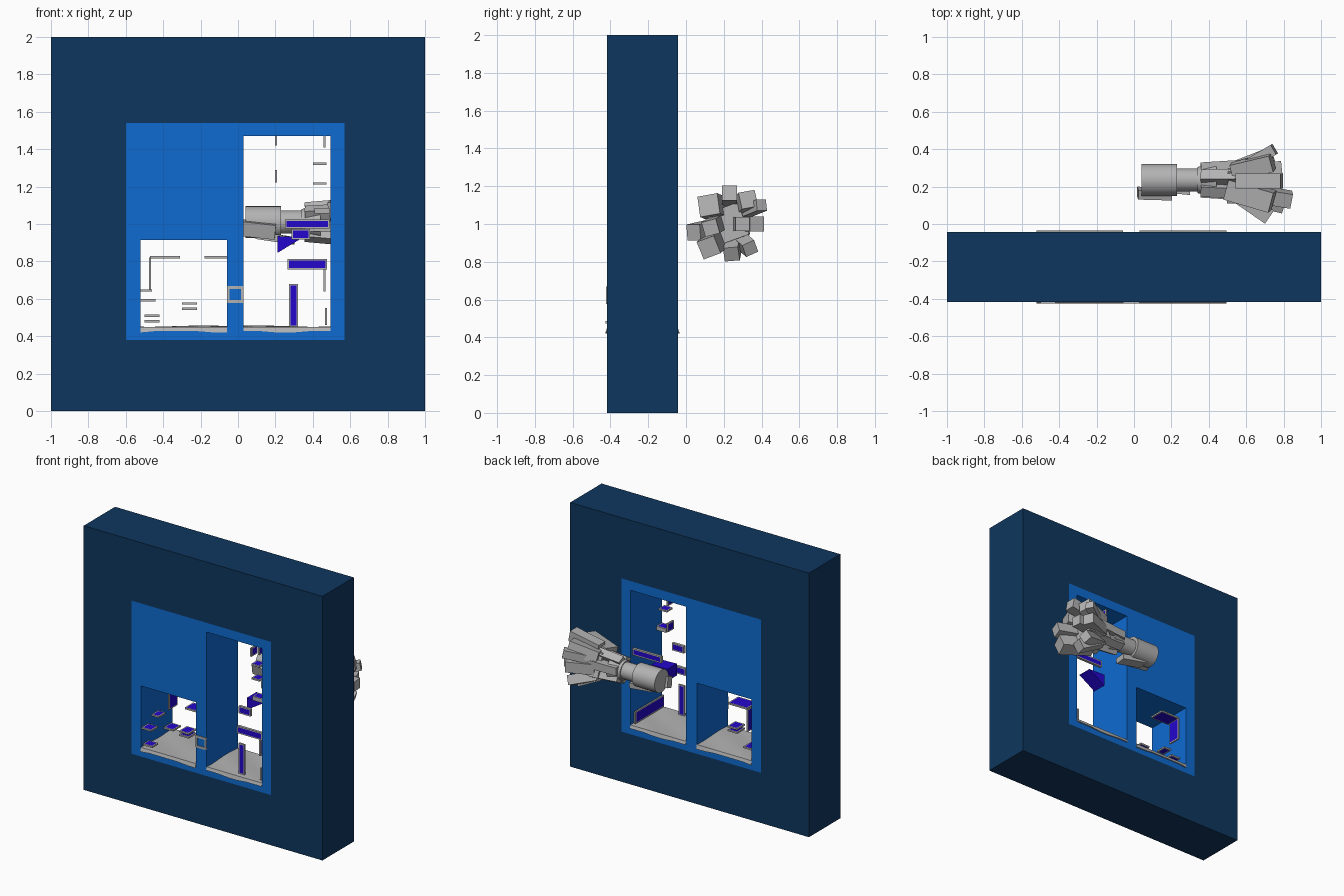
import bpy, bmesh, math
from mathutils import Vector, Matrix

if "Cube" in bpy.data.objects:
    bpy.data.objects.remove(bpy.data.objects["Cube"], do_unlink=True)


def material(name, rgb):
    m = bpy.data.materials.new(name)
    m.use_nodes = True
    m.diffuse_color = (*rgb, 1)
    m.node_tree.nodes["Principled BSDF"].inputs["Base Color"].default_value = (*rgb, 1)
    return m


NAVY = material("navy", (.0048, .037, .112))
BLUE = material("bright blue", (.0044, .145, .64))
VIOLET = material("violet", (.017, .002, .6))
GREY = material("stone grey", (.45, .45, .45))

FRONT, BACK = -.418, -.043


def finish(name, bm, *mats):
    bmesh.ops.recalc_face_normals(bm, faces=bm.faces)
    me = bpy.data.meshes.new(name)
    bm.to_mesh(me)
    bm.free()
    for m in mats:
        me.materials.append(m)
    ob = bpy.data.objects.new(name, me)
    bpy.context.scene.collection.objects.link(ob)
    return ob


def pierced_wall(name, outer, holes, mat):
    """Flat wall in x/z with rectangular through-holes, given as (x0, x1, z0, z1)."""
    rects = [outer] + holes
    xs = sorted({v for r in rects for v in r[:2]})
    zs = sorted({v for r in rects for v in r[2:]})
    bm = bmesh.new()
    for x0, x1 in zip(xs, xs[1:]):
        for z0, z1 in zip(zs, zs[1:]):
            cx, cz = (x0 + x1) / 2, (z0 + z1) / 2
            if not any(h[0] < cx < h[1] and h[2] < cz < h[3] for h in holes):
                bm.faces.new([bm.verts.new((x, FRONT, z)) for x, z in
                              ((x0, z0), (x1, z0), (x1, z1), (x0, z1))])
    bmesh.ops.remove_doubles(bm, verts=bm.verts, dist=1e-5)
    ext = bmesh.ops.extrude_face_region(bm, geom=bm.faces[:], use_keep_orig=True)
    moved = [v for v in ext["geom"] if isinstance(v, bmesh.types.BMVert)]
    bmesh.ops.translate(bm, verts=moved, vec=(0, BACK - FRONT, 0))
    return finish(name, bm, mat)


# Outer wall and inner panel with its two openings
PANEL = (-.6, .57, .38, 1.54)
SMALL = (-.52, -.06, .43, .915)
TALL = (.03, .495, .43, 1.47)
pierced_wall("outer_wall", (-1, 1, 0, 2), [PANEL], NAVY)
pierced_wall("inner_panel", PANEL, [SMALL, TALL], BLUE)


# Rippled stone floors with a soft lip over both sides of the wall
def floor(name, x0, x1, phase):
    bm = bmesh.new()
    bmesh.ops.create_grid(bm, x_segments=20, y_segments=16, size=.5)
    for v in bm.verts:
        u, w = v.co.x + .5, v.co.y + .5
        z = .45 + .007 * math.sin(5 * u + 4 * w + phase) * math.sin(math.pi * w)
        v.co = (x0 + (x1 - x0) * u, FRONT + (BACK - FRONT) * w, z)
    ext = bmesh.ops.extrude_face_region(bm, geom=bm.faces[:], use_keep_orig=True)
    for v in ext["geom"]:
        if isinstance(v, bmesh.types.BMVert):
            u = (v.co.x - x0) / (x1 - x0)
            v.co.z = .427 - .008 * max(0, math.sin(6 * u + phase))
            v.co.y += math.copysign(.008, v.co.y + .23)
    ob = finish(name, bm, GREY)
    ob.data.shade_smooth()
    ob.data.set_sharp_from_angle(angle=math.radians(35))


floor("small_opening_floor", SMALL[0], SMALL[1], 2.2)
floor("tall_opening_floor", TALL[0], TALL[1], 5.0)


# Thin ledges: grey rim with violet inset faces on both broad sides
def ledge(name, centre, size, rim=.012):
    bm = bmesh.new()
    bmesh.ops.create_cube(bm, size=1, matrix=Matrix.Translation(centre) @ Matrix.Diagonal((*size, 1)))
    axis = size.index(min(size))
    broad = [f for f in bm.faces if abs(f.normal[axis]) > .9]
    bmesh.ops.inset_individual(bm, faces=broad, thickness=rim)
    for f in broad:
        f.material_index = 1
    finish(name, bm, GREY, VIOLET)


T = .012
LEDGES = {
    "small_shelf_low": ((-.46, -.39, .48), (.08, .07, T)),
    "small_shelf_back": ((-.46, -.13, .51), (.08, .09, T)),
    "small_shelf_middle": ((-.26, -.23, .575), (.08, .09, T)),
    "small_shelf_under": ((-.26, -.23, .547), (.08, .09, T)),
    "small_shelf_side": ((-.48, -.37, .592), (.08, .08, T)),
    "small_shelf_upper": ((-.49, -.25, .645), (.06, .08, T)),
    "small_side_panel": ((-.47, -.11, .735), (T, .1, .17)),
    "small_roof_back": ((-.39, -.12, .822), (.16, .12, T)),
    "small_roof_front": ((-.12, -.33, .822), (.12, .1, T)),
    "tall_post": ((.297, -.375, .565), (.05, .014, .23)),
    "tall_crossbar": ((.37, -.38, .785), (.21, .02, .055)),
    "tall_sign": ((.335, -.39, .945), (.1, .02, .055)),
    "tall_back_bar": ((.37, -.07, 1.0), (.24, .02, .05)),
    "tall_shelf_a": ((.437, -.38, 1.322), (.07, .07, T)),
    "tall_shelf_b": ((.437, -.38, 1.217), (.07, .07, T)),
    "tall_shelf_c": ((.45, -.38, 1.07), (.08, .07, .03)),
    "tall_fin_top": ((.463, -.38, 1.44), (T, .07, .06)),
    "tall_fin_left_top": ((.203, -.1, 1.445), (T, .07, .05)),
    "tall_fin_left": ((.203, -.1, 1.255), (T, .07, .065)),
    "tall_fin_right": ((.463, -.36, .7), (T, .08, .12)),
    "tall_floor_panel": ((.47, -.23, .505), (T, .34, .09)),
}
for name, (centre, size) in LEDGES.items():
    ledge(name, centre, size)

# Hanging violet wedge
bm = bmesh.new()
tri = bm.faces.new([bm.verts.new((x, -.19, z)) for x, z in ((.21, .845), (.35, .93), (.21, .935))])
ext = bmesh.ops.extrude_face_region(bm, geom=[tri], use_keep_orig=True)
bmesh.ops.translate(bm, verts=[v for v in ext["geom"] if isinstance(v, bmesh.types.BMVert)],
                    vec=(0, .11, 0))
finish("hanging_wedge", bm, VIOLET)

# Small rim linking the openings on the front of the divider
bm = bmesh.new()
for x, z, w, h in ((-.015, .66, .09, .016), (-.015, .585, .09, .016),
                   (-.052, .622, .014, .06), (.022, .622, .014, .06)):
    bmesh.ops.create_cube(bm, size=1, matrix=Matrix.Translation((x, FRONT, z)) @ Matrix.Diagonal((w, .012, h, 1)))
finish("divider_rim", bm, GREY)


# Mechanical arm behind the wall
def drum(name, x0, x1, r0, r1):
    bm = bmesh.new()
    turn = Matrix.Translation(((x0 + x1) / 2, .235, 1.01)) @ Matrix.Rotation(math.pi / 2, 4, "Y")
    bmesh.ops.create_cone(bm, cap_ends=True, segments=32, radius1=r0, radius2=r1,
                          depth=x1 - x0, matrix=turn)
    ob = finish(name, bm, GREY)
    ob.data.shade_smooth()
    ob.data.set_sharp_from_angle(angle=math.radians(35))


def beam(name, start, end, width, height, roll=0):
    a, b = Vector(start), Vector(end)
    turn = (b - a).to_track_quat("X", "Z").to_matrix().to_4x4()
    bm = bmesh.new()
    bmesh.ops.create_cube(bm, size=1, matrix=Matrix.Translation((a + b) / 2) @ turn
                          @ Matrix.Rotation(math.radians(roll), 4, "X")
                          @ Matrix.Diagonal(((b - a).length, width, height, 1)))
    finish(name, bm, GREY)


drum("arm_base_drum", .04, .23, .085, .085)
drum("arm_neck", .22, .4, .062, .062)
drum("arm_cuff", .34, .44, .07, .09)
beam("base_clamp", (.02, .165, .98), (.2, .16, .96), .05, .08, 15)
beam("base_keel", (.1, .22, .94), (.3, .2, .91), .09, .04)

# Forearm plates fan out around the wrist
for i in range(6):
    a = math.radians(60 * i + 20)
    c, s = math.cos(a), math.sin(a)
    beam("forearm_plate_%d" % (i + 1), (.36, .235 + .055 * c, 1.01 + .055 * s),
         (.58, .235 + .07 * c, 1.01 + .075 * s), .085, .06, 60 * i)
beam("palm", (.5, .225, 1.0), (.69, .22, 1.0), .18, .18, 20)

# Blocky fingers spreading from the palm
FINGERS = [((.55, .23, 1.12), (.79, .23, 1.165), .08, 0), ((.5, .19, 1.07), (.74, .12, 1.1), .11, 10),
           ((.56, .15, .98), (.72, .04, .955), .085, 0), ((.55, .18, .93), (.8, .12, .875), .1, 20),
           ((.53, .26, .94), (.72, .24, .84), .08, 5), ((.55, .27, .93), (.74, .34, .87), .07, 25),
           ((.6, .28, 1.0), (.79, .3, 1.0), .075, 0), ((.53, .28, 1.08), (.74, .33, 1.13), .09, 10),
           ((.58, .3, 1.06), (.75, .4, 1.1), .06, 0), ((.55, .3, 1.0), (.74, .375, 1.0), .08, 0),
           ((.66, .16, 1.0), (.84, .13, .98), .08, 15)]
for i, (start, end, width, roll) in enumerate(FINGERS):
    beam("finger_%d" % (i + 1), start, end, width, width, roll)
